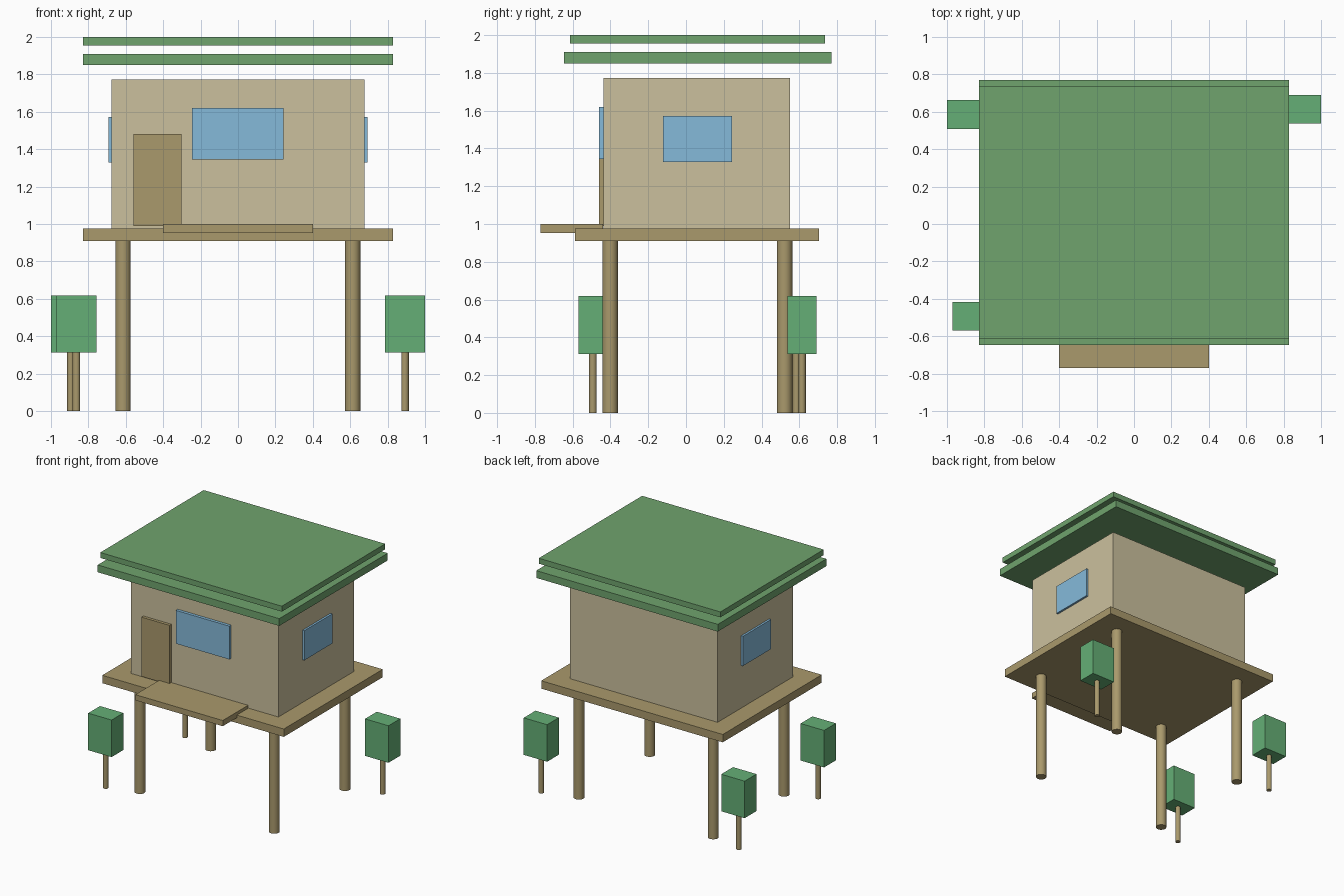
import bpy

if "Cube" in bpy.data.objects:
    bpy.data.objects.remove(bpy.data.objects["Cube"])


def material(name, rgb):
    m = bpy.data.materials.new(name)
    m.diffuse_color = (*rgb, 1)
    m.use_nodes = True
    m.node_tree.nodes["Principled BSDF"].inputs["Base Color"].default_value = m.diffuse_color
    return m


WALL = material("wall_tan", (0.60, 0.53, 0.34))
WOOD = material("wood", (0.40, 0.32, 0.15))
ROOF = material("roof_green", (0.16, 0.37, 0.155))
LEAF = material("leaf_green", (0.13, 0.43, 0.18))
GLASS = material("glass_blue", (0.235, 0.49, 0.70))


def box(name, x, y, z, mat):
    """Box from (min, max) ranges on each axis."""
    bpy.ops.mesh.primitive_cube_add(size=1, location=[sum(r) / 2 for r in (x, y, z)])
    o = bpy.context.object
    o.name = name
    o.scale = [r[1] - r[0] for r in (x, y, z)]
    bpy.ops.object.transform_apply(location=False, rotation=False, scale=True)
    o.data.materials.append(mat)
    return o


def post(name, x, y, radius, height):
    """Round wooden post standing on the ground."""
    bpy.ops.mesh.primitive_cylinder_add(vertices=24, radius=radius, depth=height,
                                        location=(x, y, height / 2))
    o = bpy.context.object
    o.name = name
    o.data.materials.append(WOOD)
    bpy.ops.object.shade_smooth_by_angle()


# Deck, porch and cabin
box("deck", (-0.83, 0.83), (-0.587, 0.705), (0.91, 0.975), WOOD)
box("porch", (-0.40, 0.40), (-0.77, -0.44), (0.953, 1.0), WOOD)
box("cabin", (-0.675, 0.675), (-0.436, 0.551), (0.975, 1.773), WALL)

# Two floating roof slabs
box("lower_roof", (-0.83, 0.83), (-0.647, 0.77), (1.85, 1.91), ROOF)
box("upper_roof", (-0.83, 0.83), (-0.613, 0.737), (1.955, 2.0), ROOF)

# Door and windows
box("door", (-0.56, -0.303), (-0.461, -0.43), (0.99, 1.48), WOOD)
box("front_window", (-0.246, 0.243), (-0.461, -0.43), (1.345, 1.62), GLASS)
for side, x in (("left", (-0.692, -0.67)), ("right", (0.67, 0.692))):
    box(f"{side}_window", x, (-0.123, 0.244), (1.328, 1.573), GLASS)

# Stilts
for side, x in (("left", -0.615), ("right", 0.613)):
    for end, y in (("front", -0.402), ("back", 0.522)):
        post(f"{end}_{side}_stilt", x, y, 0.041, 0.91)

# Small trees
for i, (x, y) in enumerate(((-0.893, 0.585), (-0.864, -0.493), (0.893, 0.614)), 1):
    post(f"tree_trunk_{i}", x, y, 0.02, 0.312)
    box(f"tree_crown_{i}", (x - 0.107, x + 0.107), (y - 0.077, y + 0.077),
        (0.312, 0.618), LEAF)
